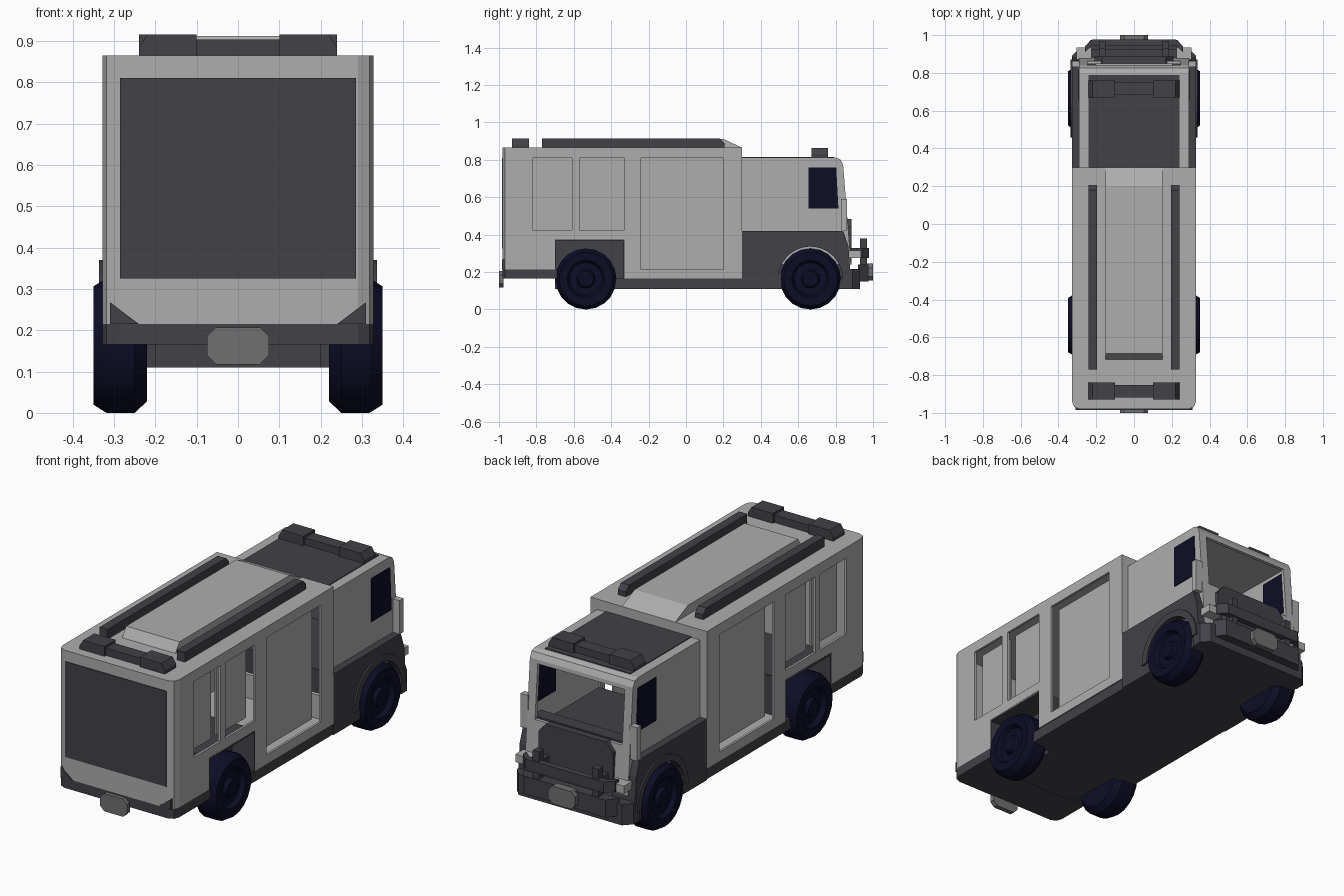
import bpy, bmesh, math

cube = bpy.data.objects.get("Cube")
if cube:
    bpy.data.objects.remove(cube, do_unlink=True)


def material(name, rgb):
    m = bpy.data.materials.new(name)
    m.use_nodes = True
    m.diffuse_color = (*rgb, 1)
    m.node_tree.nodes["Principled BSDF"].inputs["Base Color"].default_value = (*rgb, 1)
    return m


LIGHT = material("light_grey", (.42, .42, .42))
DARK = material("charcoal", (.054, .052, .063))
NAVY = material("navy_black", (.004, .004, .02))
MID = material("mid_grey", (.16, .16, .165))


def finish(name, bm, mat):
    bmesh.ops.recalc_face_normals(bm, faces=bm.faces)
    me = bpy.data.meshes.new(name)
    bm.to_mesh(me)
    bm.free()
    ob = bpy.data.objects.new(name, me)
    bpy.context.collection.objects.link(ob)
    me.materials.append(mat)
    return ob


def prism(name, pts, axis, lo, hi, mat):
    """Extrude a 2D outline along an axis; points use the other two axes in order."""
    bm = bmesh.new()

    def place(p, t):
        c = list(p)
        c.insert("xyz".index(axis), t)
        return bm.verts.new(c)
    a, b = [[place(p, t) for p in pts] for t in (lo, hi)]
    bm.faces.new(a)
    bm.faces.new(b[::-1])
    for i in range(len(pts)):
        j = (i + 1) % len(pts)
        bm.faces.new((a[i], a[j], b[j], b[i]))
    return finish(name, bm, mat)


def box(name, x, y, z, mat):
    return prism(name, [(x[0], y[0]), (x[1], y[0]), (x[1], y[1]), (x[0], y[1])],
                 "z", z[0], z[1], mat)


def cut(ob, *cutters):
    """Subtract cutters, bake the result and remove the cutters."""
    for c in cutters:
        mod = ob.modifiers.new("cut", "BOOLEAN")
        mod.operation = "DIFFERENCE"
        mod.object = c
        bpy.context.view_layer.update()
        ev = ob.evaluated_get(bpy.context.evaluated_depsgraph_get())
        me = bpy.data.meshes.new_from_object(ev)
        ob.modifiers.clear()
        ob.data = me
        bpy.data.objects.remove(c, do_unlink=True)


def pair(s, lo, hi):
    return (s * lo, s * hi) if s > 0 else (s * hi, s * lo)


def arc(cy, cz, r, n=24, a0=0, a1=2 * math.pi):
    return [(cy + r * math.cos(a0 + (a1 - a0) * i / n),
             cz + r * math.sin(a0 + (a1 - a0) * i / n)) for i in range(n)]


SIDES = (("left", 1), ("right", -1))
W = .328

# Equipment body: hollow shell with rounded rear corners and side openings
outline = [(W, .3), (-W, .3), (-W, -.94), (-.318, -.967), (-.29, -.98),
           (.29, -.98), (.318, -.967), (W, -.94)]
body = prism("equipment_body", outline, "z", .165, .865, LIGHT)
doors = (("rear", -.82, -.61, .425), ("middle", -.57, -.33, .425), ("front", -.24, .2, .215))
cut(body, box("c", (-.316, .316), (-.955, .28), (.18, .85), LIGHT),
    box("c", (-.27, .27), (.2, .4), (.25, .79), LIGHT),
    box("c", (-1, 1), (-.7, -.33), (.1, .375), LIGHT),
    box("c", (-1, 1), (-1.1, -.7), (.1, .215), LIGHT),
    *[box("c", (-1, 1), (a, b), (z, .81), LIGHT) for _, a, b, z in doors])
for side, s in SIDES:
    for n, a, b, z in doors:
        box(f"{side}_{n}_shutter", pair(s, .268, .276), (a, b), (z, .81), LIGHT)
    # Small corner gussets at the tail
    prism(f"{side}_tail_gusset", [(s * .24, .215), (s * .31, .215), (s * .31, .268)],
          "y", -.985, -.96, DARK)
box("rear_shutter", (-.285, .285), (-.984, -.978), (.325, .81), DARK)

# Rear wheel housing and chassis
box("rear_axle_housing", (-.2, .2), (-.7, -.33), (.11, .375), DARK)
box("rear_wheel_housing_top", (-W, W), (-.7, -.33), (.365, .38), DARK)
for n, y in (("rear", -.7), ("front", -.335)):
    box(f"wheel_housing_{n}_wall", (-W, W), (y, y + .006), (.165, .375), DARK)
box("chassis", (-.322, .322), (-.4, .86), (.11, .166), DARK)
prism("rear_bumper", [(p[0], min(p[1], -.69)) for p in outline], "z", .165, .216, DARK)


def octagon(name, zc, y):
    x, h, c = .075, .045, .022
    prism(name, [(sx * px, zc + sz * pz) for sx, sz, px, pz in (
        (1, 1, x - c, h), (1, 1, x, h - c), (1, -1, x, h - c), (1, -1, x - c, h),
        (-1, -1, x - c, h), (-1, -1, x, h - c), (-1, 1, x, h - c), (-1, 1, x - c, h))],
        "y", y[0], y[1], MID)


octagon("rear_tow_plate", .162, (-1, -.975))

# Cab: hollow shell with slanted nose and open windscreen
nose = [(.28, .24), (.882, .24), (.868, .42), (.84, .775), (.825, .803), (.8, .812), (.28, .812)]
cab = prism("cab_shell", nose, "x", -.29, .29, LIGHT)
cut(cab, prism("c", [(.2, .3), (.86, .3), (.822, .78), (.2, .79)], "x", -.278, .278, LIGHT),
    box("c", (-.245, .245), (.75, 1), (.48, .755), LIGHT))
box("cab_roof_panel", (-.24, .24), (.3, .79), (.808, .816), DARK)
box("cab_interior_base", (-.275, .275), (.3, .84), (.17, .42), DARK)
prism("dashboard", [(.74, .41), (.842, .41), (.838, .485), (.77, .485)], "x", -.275, .275, DARK)
prism("front_grille", [(-.21, .24), (.21, .24), (.21, .44), (.17, .485), (-.17, .485), (-.21, .44)],
      "y", .85, .886, DARK)

for side, s in SIDES:
    prism(f"{side}_cab_window", [(.655, .54), (.815, .54), (.803, .76), (.655, .76)],
          "x", *pair(s, .272, .294), NAVY)
    # Lower cab skirt with wheel opening and raised fender
    skirt = prism(f"{side}_cab_skirt", [(.3, .165), (.882, .165), (.868, .34), (.84, .42), (.3, .42)],
                  "x", *pair(s, .2, W), DARK)
    cut(skirt, prism("c", arc(.665, .165, .172), "x", *pair(s, .24, .5), DARK))
    ring = arc(.665, .165, .207, 14, 0, math.pi * 14 / 13) + \
        arc(.665, .165, .172, 14, math.pi, -math.pi / 13)
    prism(f"{side}_fender", ring, "x", *pair(s, .28, .336), DARK)
    prism(f"{side}_step", [(.3, .11), (.51, .11), (.51, .2), (.46, .165), (.3, .165)],
          "x", *pair(s, .25, W), DARK)
    # Mirror, headlight and guard post
    box(f"{side}_mirror", pair(s, .285, .328), (.83, .862), (.42, .59), LIGHT)
    box(f"{side}_headlight", pair(s, .225, .305), (.87, .935), (.275, .315), LIGHT)
    box(f"{side}_guard_post", pair(s, .15, .185), (.93, .968), (.2, .38), DARK)
    box(f"{side}_guard_bracket", pair(s, .15, .185), (.86, .94), (.28, .33), DARK)

# Front bumper and guard
prism("front_bumper", [(-W, .84), (W, .84), (W, .89), (.29, .93), (-.29, .93), (-W, .89)],
      "z", .11, .216, DARK)
prism("bumper_nose", [(-.27, .92), (.27, .92), (.23, .975), (-.23, .975)], "z", .15, .24, DARK)
prism("guard_bar", [(-.26, .91), (-.22, .945), (.22, .945), (.26, .91), (.26, .94), (.22, .978),
                    (-.22, .978), (-.26, .94)], "z", .275, .33, DARK)
octagon("front_tow_plate", .2, (.96, 1))


# Warning light bars: three segments with sloped ends
def light_bar(name, y, z):
    for part, a, b in (("left", .1, .24), ("right", -.24, -.1), ("centre", -.1, .1)):
        inset = .012 if part == "centre" else 0
        x0 = a + (.02 if part == "right" else 0)
        x1 = b - (.02 if part == "left" else 0)
        prism(f"{name}_{part}", [(a, z), (b, z), (b, z + .02), (x1, z + .052 - inset),
                                 (x0, z + .052 - inset), (a, z + .02)],
              "y", y[0] + inset, y[1] - inset, DARK)


light_bar("cab_light_bar", (.67, .76), .812)
light_bar("rear_light_bar", (-.93, -.84), .863)

# Roof hump with ramped ends and side rails
prism("roof_hump", [(-.72, .86), (.3, .865), (.2, .912), (-.685, .912)], "x", -.15, .15, LIGHT)
for side, s in SIDES:
    prism(f"{side}_roof_rail", [(-.77, .86), (.205, .86), (.205, .89), (.18, .915), (-.77, .915)],
          "x", *pair(s, .195, .24), DARK)


# Wheels turned from a tyre and hub profile
def wheel(name, s, yc, n=20):
    prof = [(0, .22), (.135, .22), (.163, .25), (.163, .318), (.143, .35), (.1, .347),
            (.088, .325), (.05, .325), (.04, .343), (0, .343)]
    bm = bmesh.new()
    rings = []
    for r, x in prof:
        if r == 0:
            rings.append([bm.verts.new((s * x, yc, .163))] * n)
        else:
            rings.append([bm.verts.new((s * x, y, z)) for y, z in arc(yc, .163, r, n)])
    for p, q in zip(rings, rings[1:]):
        for i in range(n):
            j = (i + 1) % n
            bm.faces.new(list(dict.fromkeys((p[i], p[j], q[j], q[i]))))
    ob = finish(name, bm, NAVY)
    bpy.ops.object.select_all(action="DESELECT")
    ob.select_set(True)
    bpy.context.view_layer.objects.active = ob
    bpy.ops.object.shade_smooth_by_angle(angle=math.radians(30))


for side, s in SIDES:
    wheel(f"{side}_cab_wheel", s, .665)
    wheel(f"{side}_rear_wheel", s, -.535)
